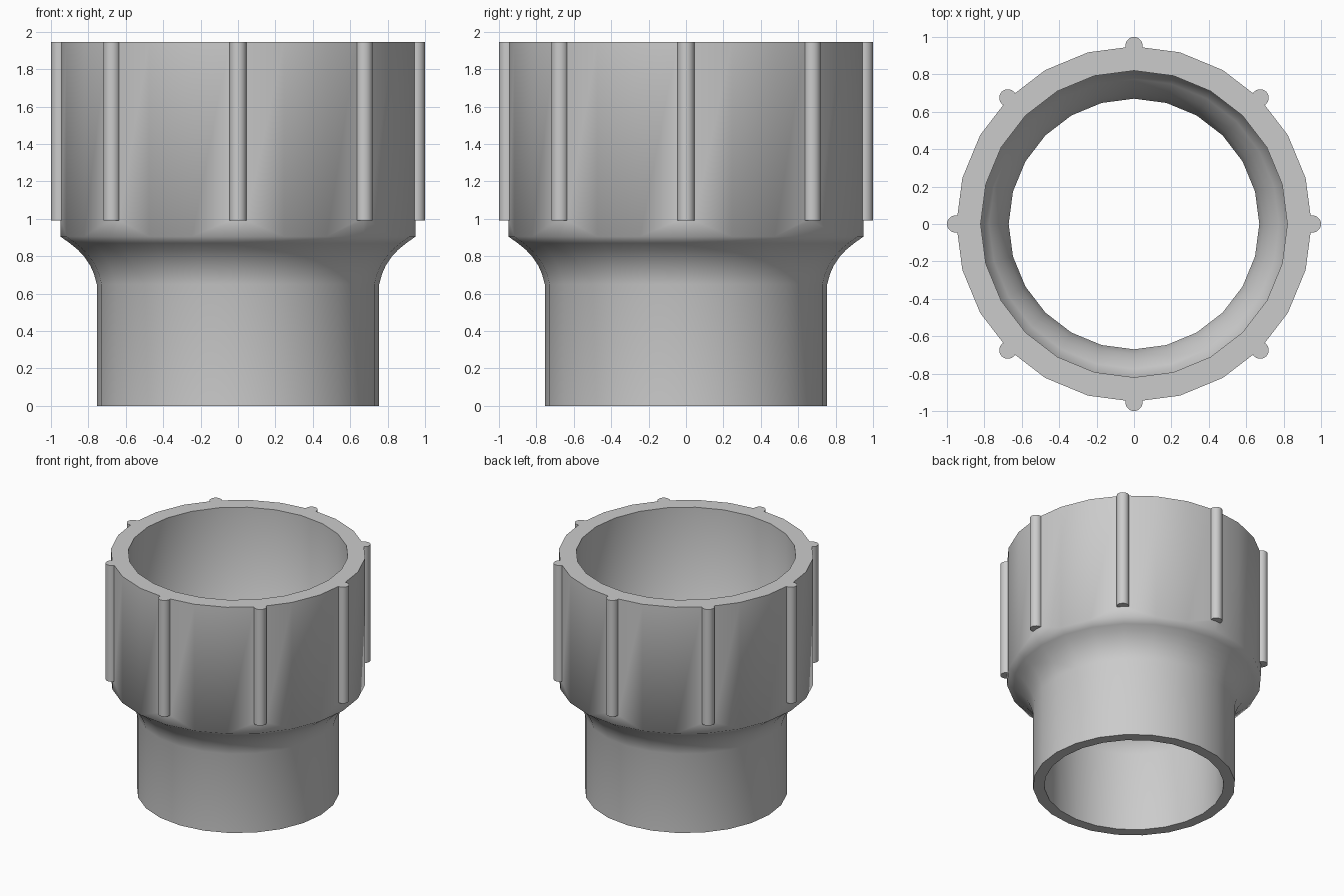
import bpy, bmesh, math
from mathutils import Matrix

if "Cube" in bpy.data.objects:
    bpy.data.objects.remove(bpy.data.objects["Cube"])

SIDES = 24
HEIGHT = 1.945


def finish(name, bm):
    bmesh.ops.recalc_face_normals(bm, faces=bm.faces)
    mesh = bpy.data.meshes.new(name)
    bm.to_mesh(mesh)
    bm.free()
    ob = bpy.data.objects.new(name, mesh)
    bpy.context.collection.objects.link(ob)
    return ob


# Fitting body: closed wall profile (radius, height) spun around z
outer = [(0.755, 0), (0.755, 0.65), (0.77, 0.705), (0.79, 0.75),
         (0.82, 0.795), (0.857, 0.835), (0.90, 0.87), (0.95, 0.905), (0.95, HEIGHT)]
inner = [(0.82, HEIGHT), (0.82, 0.905), (0.775, 0.86), (0.73, 0.80),
         (0.695, 0.73), (0.67, 0.65), (0.67, 0)]
bm = bmesh.new()
rings = []
for r, z in outer + inner:
    rings.append([bm.verts.new((r * math.cos(math.tau * i / SIDES),
                                r * math.sin(math.tau * i / SIDES), z))
                  for i in range(SIDES)])
for a, b in zip(rings, rings[1:] + rings[:1]):
    for i in range(SIDES):
        j = (i + 1) % SIDES
        bm.faces.new((a[i], a[j], b[j], b[i]))
body = finish("pipe_fitting", bm)

# Eight round grip ribs
bm = bmesh.new()
rib_bottom = 0.99
for k in range(8):
    ang = math.tau * k / 8
    place = (Matrix.Rotation(ang, 4, 'Z')
             @ Matrix.Translation((0.954, 0, (rib_bottom + HEIGHT) / 2)))
    bmesh.ops.create_cone(bm, cap_ends=True, segments=20, radius1=0.046,
                          radius2=0.046, depth=HEIGHT - rib_bottom, matrix=place)
ribs = finish("grip_ribs", bm)

# Fuse the ribs into the wall so the rim is one flat face
mod = body.modifiers.new("fuse_ribs", 'BOOLEAN')
mod.operation = 'UNION'
mod.solver = 'EXACT'
mod.object = ribs
bpy.context.view_layer.objects.active = body
body.select_set(True)
bpy.ops.object.modifier_apply(modifier=mod.name)
bpy.data.objects.remove(ribs)

bpy.ops.object.shade_smooth_by_angle(angle=math.radians(55))
